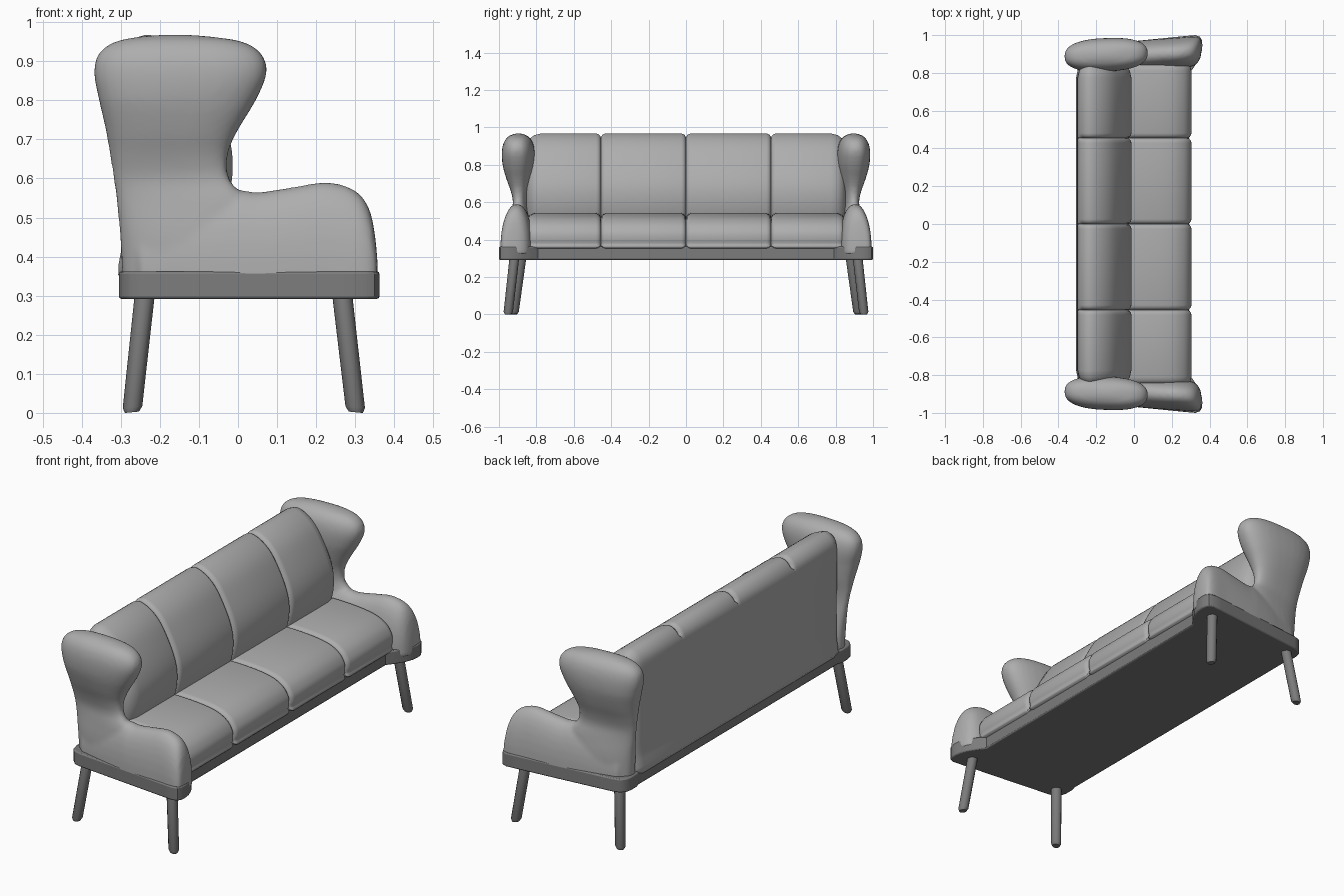
import bpy, bmesh, math
from mathutils import Vector

if "Cube" in bpy.data.objects:
    bpy.data.objects.remove(bpy.data.objects["Cube"])


def spline(pts, closed=False, n=4):
    """Catmull-Rom resampling of tuples of any length."""
    pts = [Vector(p) for p in pts]
    c, out = len(pts), []
    pick = lambda i: pts[i % c] if closed else pts[max(0, min(c - 1, i))]
    for i in range(c if closed else c - 1):
        a, b, d, e = (pick(i + k) for k in (-1, 0, 1, 2))
        for s in range(n):
            t = s / n
            out.append(0.5 * (2 * b + (d - a) * t + (2 * a - 5 * b + 4 * d - e) * t * t
                              + (3 * b - a - 3 * d + e) * t ** 3))
    if not closed:
        out.append(pts[-1])
    return out


def loft(bm, rings):
    """Skin rings of equal length and cap both ends."""
    vs = [[bm.verts.new(p) for p in r] for r in rings]
    n = len(vs[0])
    for a, b in zip(vs, vs[1:]):
        for i in range(n):
            bm.faces.new((a[i], a[(i + 1) % n], b[(i + 1) % n], b[i]))
    bm.faces.new(vs[0])
    bm.faces.new(vs[-1])


def material(name, v):
    m = bpy.data.materials.new(name)
    m.diffuse_color = (v, v, v, 1)
    m.use_nodes = True
    m.node_tree.nodes["Principled BSDF"].inputs["Base Color"].default_value = m.diffuse_color
    return m


fabric, wood = material("fabric", .42), material("dark_frame", .2)


def finish(bm, name, mat, angle=40):
    bmesh.ops.recalc_face_normals(bm, faces=bm.faces)
    me = bpy.data.meshes.new(name)
    bm.to_mesh(me)
    bm.free()
    me.materials.append(mat)
    ob = bpy.data.objects.new(name, me)
    bpy.context.collection.objects.link(ob)
    bpy.ops.object.select_all(action='DESELECT')
    ob.select_set(True)
    bpy.context.view_layer.objects.active = ob
    bpy.ops.object.shade_smooth_by_angle(angle=math.radians(angle))
    return ob


def mirror_y(ob):
    m = ob.modifiers.new("mirror", 'MIRROR')
    m.use_axis = (False, True, False)


def oval(cu, cv, ru, rv, e, n=32):
    """Superellipse points (u, v)."""
    out = []
    for i in range(n):
        c, s = math.cos(2 * math.pi * i / n), math.sin(2 * math.pi * i / n)
        out.append((cu + ru * math.copysign(abs(c) ** (2 / e), c),
                    cv + rv * math.copysign(abs(s) ** (2 / e), s)))
    return out


def cushion(name, profile, end, er, sr=.026):
    """Channelled cushion: an x-z profile run along y, pinched at the seams."""
    prof = spline(profile, True, 4)
    n = len(prof)
    area = sum(prof[i - 1].x * prof[i].y - prof[i].x * prof[i - 1].y for i in range(n))
    sg = 1 if area > 0 else -1
    nor = []
    for i in range(n):
        t = (prof[(i + 1) % n] - prof[i - 1]).normalized()
        nor.append(Vector((t.y, -t.x)) * sg)
    steps = (0, .06, .25, .55, 1)
    ys = set()
    for s in (-.455, 0, .455):
        ys |= {round(s + k * sr * d, 4) for k in steps for d in (-1, 1)}
    ys |= {round(d * (end - er * k), 4) for k in steps for d in (-1, 1)}

    def inset(y, p):
        seam, edge = min(abs(y - s) for s in (-.455, 0, .455)), end - abs(y)
        d, r = (edge, er) if edge < er else (min(seam, sr), sr)
        if p.x < -.29 and r == sr:      # the rear face has no seams
            return 0
        return r - math.sqrt(max(0, r * r - (r - d) ** 2))
    bm = bmesh.new()
    loft(bm, [[(p.x - q.x * inset(y, p), y, p.y - q.y * inset(y, p)) for p, q in zip(prof, nor)]
              for y in sorted(ys)])
    return finish(bm, name, mat=fabric, angle=60)


# seat and back cushions
cushion("seat_cushion", [(-.2, .345), (-.2, .52), (-.08, .54), (.08, .538), (.2, .522), (.265, .49),
                         (.296, .45), (.304, .415), (.298, .38), (.275, .35), (0, .34)], .85, .04)
cushion("back_cushion", [(-.294, .335), (-.296, .45), (-.298, .65), (-.3, .85), (-.288, .93),
                         (-.24, .967), (-.18, .95), (-.12, .9), (-.07, .82), (-.03, .73),
                         (-.014, .65), (-.022, .56), (-.06, .45), (-.12, .335)], .855, .08)

# wing and armrest, fused into one soft form: wing rows are z, x_min, x_max, y, half width
bm = bmesh.new()
wing = spline([(.325, -.295, .02, .868, .066), (.45, -.302, .02, .875, .06),
               (.54, -.311, .02, .88, .047), (.60, -.319, -.022, .882, .04),
               (.66, -.328, -.026, .886, .05), (.72, -.338, -.002, .89, .068),
               (.80, -.356, .046, .895, .085), (.87, -.369, .074, .896, .088),
               (.92, -.357, .06, .896, .077), (.95, -.315, .012, .896, .055),
               (.963, -.25, -.07, .896, .03), (.968, -.19, -.13, .896, .01)], n=3)
# lower rows fan outward towards the front
loft(bm, [[(x, y + (x + .15) * max(.04, min(.14, .14 - .4 * (z - .55))), z)
           for x, y in oval((a + b) / 2, c, (b - a) / 2, w, 2.5)]
          for z, a, b, c, w in wing])
# armrest rows are x, top height, y, half width
arm = spline([(-.25, .50, .86, .058), (-.1, .55, .88, .071), (0, .57, .889, .078),
              (.05, .565, .893, .08), (.15, .58, .9, .081), (.23, .591, .904, .082),
              (.30, .57, .912, .08), (.335, .525, .921, .069), (.35, .46, .93, .054),
              (.357, .39, .938, .033)], n=3)
loft(bm, [[(x, y, max(z, .322)) for y, z in oval(c, .35, w, top - .35, 2.2)]
          for x, top, c, w in arm])
wings = finish(bm, "wing_arms", fabric)
m = wings.modifiers.new("fuse", 'REMESH')
m.mode, m.voxel_size, m.use_smooth_shade = 'VOXEL', .009, True
m = wings.modifiers.new("soften", 'SMOOTH')
m.factor, m.iterations = .5, 8
mirror_y(wings)

# base frame with wider ends under the arms
half = [(.287, .79), (.312, .822), (.343, .87), (.358, .91), (.362, .945), (.36, .972), (.349, .991),
        (.325, 1.0), (.27, .995), (0, .968), (-.24, .943), (-.275, .934), (-.297, .912), (-.305, .88),
        (-.305, .83), (-.297, .81)]
outline = half + [(x, -y) for x, y in reversed(half)]
bm = bmesh.new()
loft(bm, [[(x, y, z) for x, y in outline] for z in (.292, .362)])
base = finish(bm, "base_frame", wood, 35)
m = base.modifiers.new("bevel", 'BEVEL')
m.width, m.segments, m.limit_method, m.angle_limit = .006, 2, 'ANGLE', math.radians(60)

# splayed legs with rounded feet
for name, top, foot in (("front_leg", (.267, .918, .30), (.301, .951, .006)),
                        ("back_leg", (-.239, .88, .30), (-.271, .92, .006))):
    a, b = Vector(foot), Vector(top)
    bm = bmesh.new()
    loft(bm, [[a.lerp(b, t) + Vector((r * math.cos(k * math.pi / 6), r * math.sin(k * math.pi / 6),
                                      -.1 * r * math.cos(k * math.pi / 6) * (1 if a.x > 0 else -1)))
               for k in range(12)] for t, r in ((-.015, .018), (.03, .025), (1, .026))])
    mirror_y(finish(bm, name, wood, 35))
